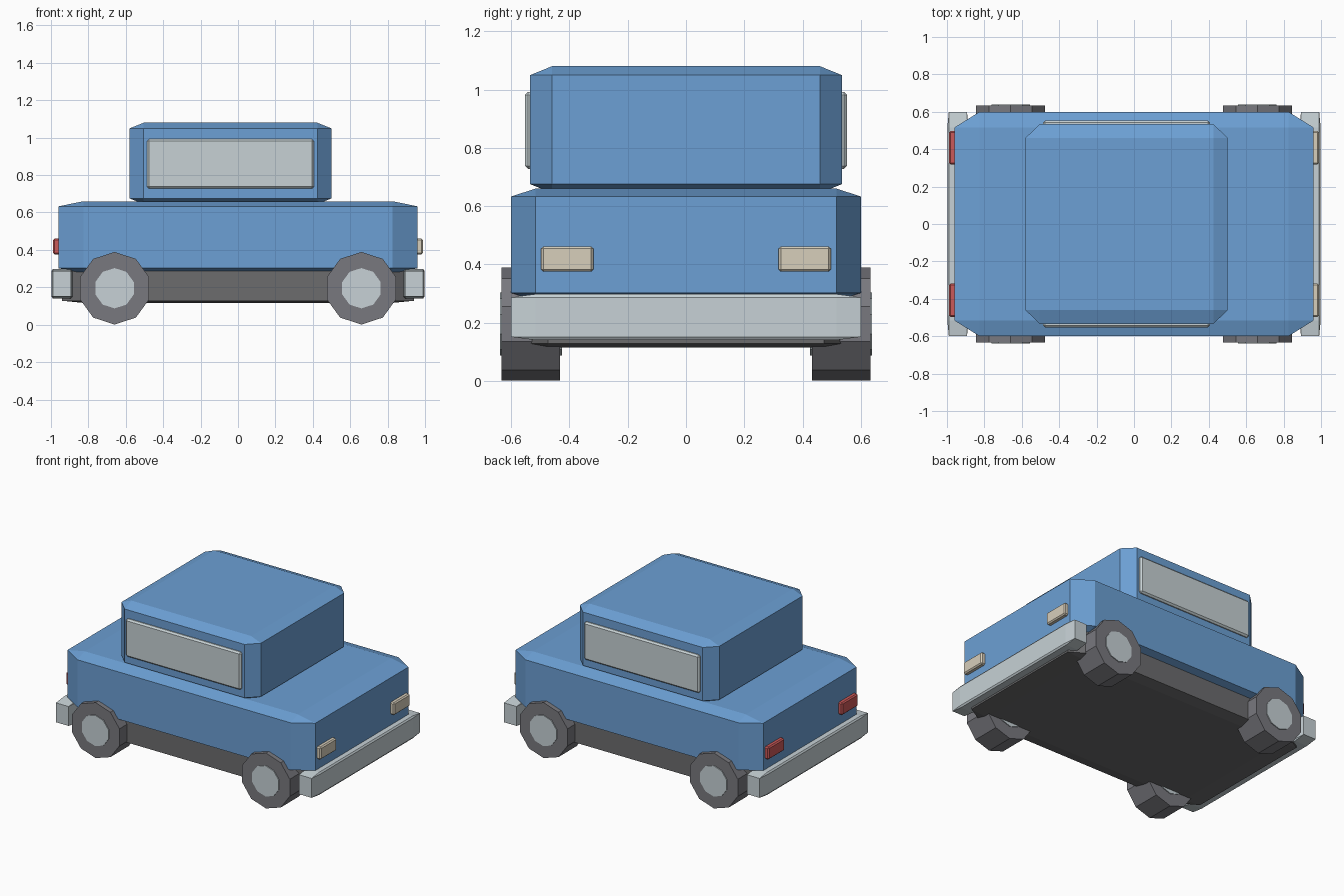
import bpy, bmesh, math
from mathutils import Matrix

if "Cube" in bpy.data.objects:
    bpy.data.objects.remove(bpy.data.objects["Cube"], do_unlink=True)


def material(name, rgb):
    mat = bpy.data.materials.new(name)
    mat.use_nodes = True
    color = (*rgb, 1)
    mat.diffuse_color = color
    mat.node_tree.nodes["Principled BSDF"].inputs["Base Color"].default_value = color
    return mat


blue = material("body blue", (0.15, 0.35, 0.66))
silver = material("silver trim", (0.57, 0.64, 0.67))
glass = material("window glass", (0.57, 0.64, 0.66))
charcoal = material("chassis charcoal", (0.15, 0.15, 0.155))
rubber = material("tire grey", (0.19, 0.19, 0.21))
cream = material("headlight cream", (0.68, 0.62, 0.50))
red = material("taillight red", (0.60, 0.10, 0.10))


def finish(name, bm, mat):
    bmesh.ops.recalc_face_normals(bm, faces=bm.faces)
    mesh = bpy.data.meshes.new(name)
    bm.to_mesh(mesh)
    bm.free()
    mesh.materials.append(mat)
    obj = bpy.data.objects.new(name, mesh)
    bpy.context.collection.objects.link(obj)


def chamfer(bm, width):
    bmesh.ops.bevel(bm, geom=bm.edges[:], offset=width, segments=1,
                    affect='EDGES', clamp_overlap=True)


def box(name, xs, ys, zs, mat, edge=None):
    """Chamfered box; the chamfer is proportional unless an edge width is given."""
    spans = (xs, ys, zs)
    size = [b - a for a, b in spans]
    centre = [(a + b) / 2 for a, b in spans]
    bm = bmesh.new()
    bmesh.ops.create_cube(bm, size=1)
    if edge is None:
        chamfer(bm, 0.07)
    bmesh.ops.scale(bm, vec=size, verts=bm.verts)
    if edge:
        chamfer(bm, edge)
    bmesh.ops.translate(bm, vec=centre, verts=bm.verts)
    finish(name, bm, mat)


def disc(name, radius, x, ys, z, mat):
    """Ten-sided cylinder along y with a corner at the top."""
    bm = bmesh.new()
    bmesh.ops.create_cone(bm, cap_ends=True, segments=10, radius1=radius,
                          radius2=radius, depth=abs(ys[1] - ys[0]))
    bmesh.ops.rotate(bm, matrix=Matrix.Rotation(math.pi / 2, 3, 'X'), verts=bm.verts)
    # Put a corner at the top whatever the primitive's starting angle
    top = max(bm.verts, key=lambda v: v.co.z)
    turn = -math.atan2(top.co.x, top.co.z)
    bmesh.ops.rotate(bm, matrix=Matrix.Rotation(turn, 3, 'Y'), verts=bm.verts)
    bmesh.ops.translate(bm, vec=(x, sum(ys) / 2, z), verts=bm.verts)
    finish(name, bm, mat)


def mirrored(side, a, b):
    return tuple(sorted((side * a, side * b)))


# Main shells
box("chassis", (-0.94, 0.94), (-0.55, 0.55), (0.115, 0.30), charcoal)
box("body", (-0.96, 0.96), (-0.6, 0.6), (0.275, 0.66), blue)
box("cabin", (-0.58, 0.50), (-0.535, 0.535), (0.645, 1.08), blue)

# Bumpers and lamps at both ends
for end, prefix in ((1, "front"), (-1, "rear")):
    box(prefix + "_bumper", mirrored(end, 0.885, 0.998), (-0.6, 0.6), (0.14, 0.298), silver)
    lamp, tint = ("headlight", cream) if end > 0 else ("taillight", red)
    for side, label in ((1, "left"), (-1, "right")):
        box(f"{label}_{lamp}", mirrored(end, 0.92, 0.988), mirrored(side, 0.318, 0.497),
            (0.375, 0.462), tint, edge=0.008)

# Side windows and wheels
for side, label in ((1, "left"), (-1, "right")):
    box(label + "_window", (-0.487, 0.407), mirrored(side, 0.50, 0.553),
        (0.727, 0.992), glass, edge=0.011)
    for end, prefix in ((1, "front"), (-1, "rear")):
        x = 0.66 * end
        disc(f"{prefix}_{label}_tire", 0.194, x, mirrored(side, 0.432, 0.633), 0.195, rubber)
        disc(f"{prefix}_{label}_hub", 0.108, x, mirrored(side, 0.426, 0.639), 0.195, silver)
